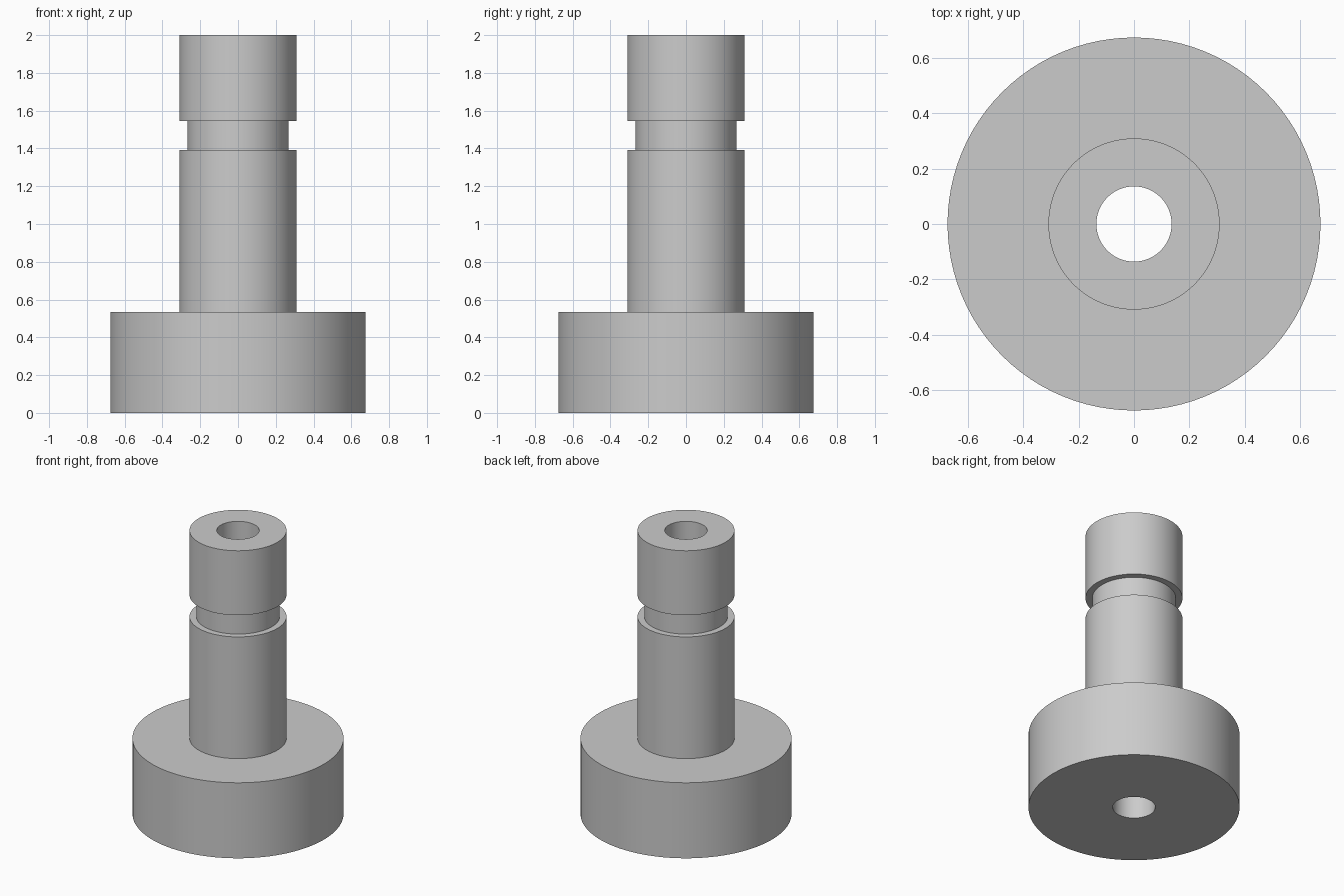
import bpy
import bmesh
from math import cos, sin, tau

SEGMENTS = 96

# Remove the default cube
cube = bpy.data.objects.get("Cube")
if cube:
    bpy.data.objects.remove(cube)

# Single grey metal
metal = bpy.data.materials.new("grey_metal")
metal.use_nodes = True
grey = (0.6, 0.6, 0.6, 1)
metal.diffuse_color = grey
metal.node_tree.nodes["Principled BSDF"].inputs["Base Color"].default_value = grey


def lathe(name, profile):
    """Revolve a closed (radius, height) profile around z."""
    bm = bmesh.new()
    rings = [[bm.verts.new((r * cos(tau * i / SEGMENTS), r * sin(tau * i / SEGMENTS), z))
              for i in range(SEGMENTS)] for r, z in profile]
    for lower, upper in zip(rings, rings[1:] + rings[:1]):
        for i in range(SEGMENTS):
            j = (i + 1) % SEGMENTS
            bm.faces.new((lower[i], lower[j], upper[j], upper[i]))
    bmesh.ops.recalc_face_normals(bm, faces=bm.faces)
    mesh = bpy.data.meshes.new(name)
    bm.to_mesh(mesh)
    bm.free()
    mesh.materials.append(metal)
    obj = bpy.data.objects.new(name, mesh)
    bpy.context.collection.objects.link(obj)
    bpy.ops.object.select_all(action="DESELECT")
    obj.select_set(True)
    bpy.context.view_layer.objects.active = obj
    bpy.ops.object.shade_smooth_by_angle()
    return obj


# Flanged base, shaft with a ring groove, and a bore right through
bore, groove, shaft, base = 0.136, 0.267, 0.31, 0.675
base_top, groove_low, groove_high, top = 0.533, 1.392, 1.545, 2.0
lathe("grooved_flange_bushing", [
    (bore, 0), (base, 0), (base, base_top),
    (shaft, base_top), (shaft, groove_low),
    (groove, groove_low), (groove, groove_high),
    (shaft, groove_high), (shaft, top), (bore, top),
])
